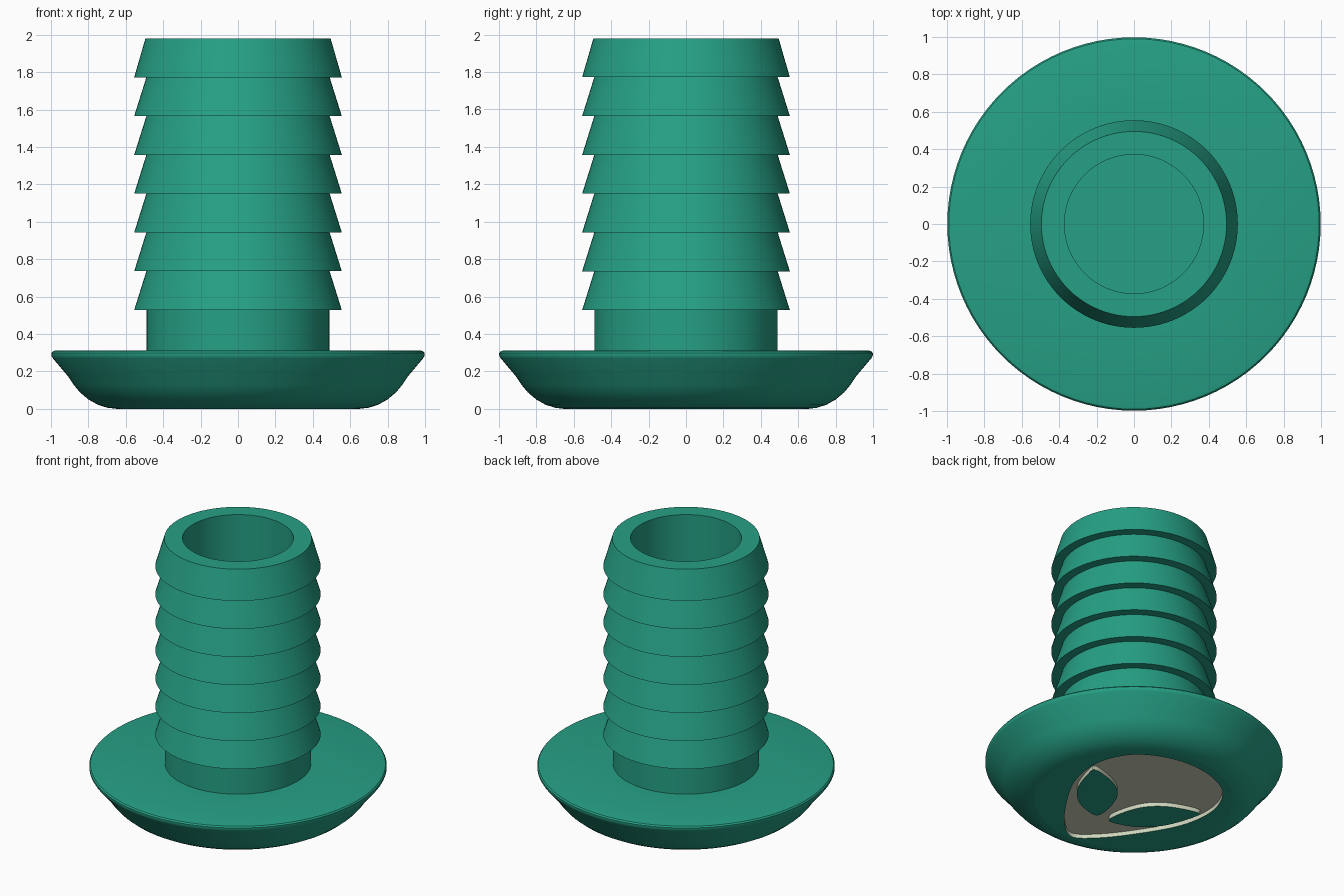
import bpy, bmesh, math
from mathutils import Vector

if "Cube" in bpy.data.objects:
    bpy.data.objects.remove(bpy.data.objects["Cube"])

SEG = 96
DEPTH = 0.03      # depth of the engraved face
FLAT_R = 0.65     # radius of the flat underside


def material(name, rgb):
    m = bpy.data.materials.new(name)
    m.diffuse_color = (*rgb, 1)
    m.use_nodes = True
    m.node_tree.nodes["Principled BSDF"].inputs["Base Color"].default_value = m.diffuse_color
    return m


green = material("teal green", (0.019, 0.352, 0.235))
cream = material("pale cream", (0.61, 0.66, 0.50))


def finish(name, bm, mat, smooth=True):
    mesh = bpy.data.meshes.new(name)
    bm.to_mesh(mesh)
    bm.free()
    mesh.materials.append(mat)
    ob = bpy.data.objects.new(name, mesh)
    bpy.context.collection.objects.link(ob)
    if smooth:
        bpy.ops.object.select_all(action='DESELECT')
        ob.select_set(True)
        bpy.context.view_layer.objects.active = ob
        bpy.ops.object.shade_smooth_by_angle(angle=math.radians(30))
    return ob


def circle(r):
    return [(r * math.cos(2 * math.pi * i / SEG), r * math.sin(2 * math.pi * i / SEG))
            for i in range(SEG)]


def smooth_loop(pts, steps=6):
    """Closed Catmull-Rom curve through the points."""
    p = [Vector(q) for q in pts]
    n, out = len(p), []
    for i in range(n):
        a, b, c, d = p[i - 1], p[i], p[(i + 1) % n], p[(i + 2) % n]
        for k in range(steps):
            t = k / steps
            out.append(tuple(0.5 * (2 * b + (c - a) * t + (2 * a - 5 * b + 4 * c - d) * t * t
                                    + (3 * b - a - 3 * c + d) * t ** 3)))
    return out


def fill(bm, loops, z):
    """Fill the area between loops with downward faces."""
    edges = []
    for loop in loops:
        vs = [bm.verts.new((x, y, z)) for x, y in loop]
        edges += [bm.edges.new((vs[i - 1], vs[i])) for i in range(len(vs))]
    res = bmesh.ops.triangle_fill(bm, use_beauty=True, edges=edges, normal=(0, 0, -1))
    for f in res["geom"]:
        if isinstance(f, bmesh.types.BMFace):
            f.normal_update()
            if f.normal.z > 0:
                f.normal_flip()


def wall(bm, loop, inward):
    """Upright wall from the underside to the recess floor."""
    area = sum(loop[i - 1][0] * loop[i][1] - loop[i][0] * loop[i - 1][1]
               for i in range(len(loop)))
    if (area > 0) == inward:
        loop = loop[::-1]
    lo = [bm.verts.new((x, y, 0)) for x, y in loop]
    hi = [bm.verts.new((x, y, DEPTH)) for x, y in loop]
    for i in range(len(loop)):
        bm.faces.new((lo[i - 1], lo[i], hi[i], hi[i - 1]))


# Plug body: domed flange, neck, seven barbs and a blind bore
profile = [(FLAT_R, 0), (0.70, 0.006), (0.75, 0.022), (0.80, 0.05), (0.845, 0.088),
           (0.88, 0.13), (0.91, 0.175), (0.99, 0.27), (0.998, 0.285), (0.998, 0.298),
           (0.99, 0.308), (0.975, 0.312), (0.49, 0.312)]
pitch = (1.98 - 0.528) / 7
for i in range(7):
    z = 0.528 + i * pitch
    profile += [(0.49, z), (0.555, z)]
profile += [(0.495, 1.98), (0.372, 1.98), (0.372, 0.12)]

bm = bmesh.new()
rings = [[bm.verts.new((x, y, z)) for x, y in circle(r)] for r, z in profile]
for a, b in zip(rings, rings[1:]):
    for i in range(SEG):
        bm.faces.new((a[i - 1], a[i], b[i], b[i - 1]))
bm.faces.new(rings[-1])
finish("barbed_plug", bm, green)

# Outlines of the engraved face: head with a narrow chin and slanted eyes
half = [(0.21, 0.565), (0.39, 0.46), (0.49, 0.28), (0.50, 0.08), (0.435, -0.13),
        (0.26, -0.41), (0.11, -0.585)]
head = smooth_loop([(0, 0.60)] + half + [(0, -0.65)] + [(-x, y) for x, y in half[::-1]])
eye = smooth_loop([(0.05, -0.32), (0.055, -0.19), (0.12, -0.03), (0.25, 0.08), (0.45, 0.14),
                   (0.455, 0.06), (0.39, -0.12), (0.28, -0.25), (0.15, -0.315)])
eyes = [eye, [(-x, y) for x, y in eye]]

# Underside around the recess, and the eye lands level with it
bm = bmesh.new()
fill(bm, [circle(FLAT_R + 0.015), head], 0)
finish("underside", bm, green, False)
bm = bmesh.new()
for e in eyes:
    fill(bm, [e], 0)
finish("eye_lands", bm, green, False)

# Recess floor and its side walls
bm = bmesh.new()
fill(bm, [head], DEPTH)
wall(bm, head, True)
for e in eyes:
    wall(bm, e, False)
finish("face_recess", bm, cream)
